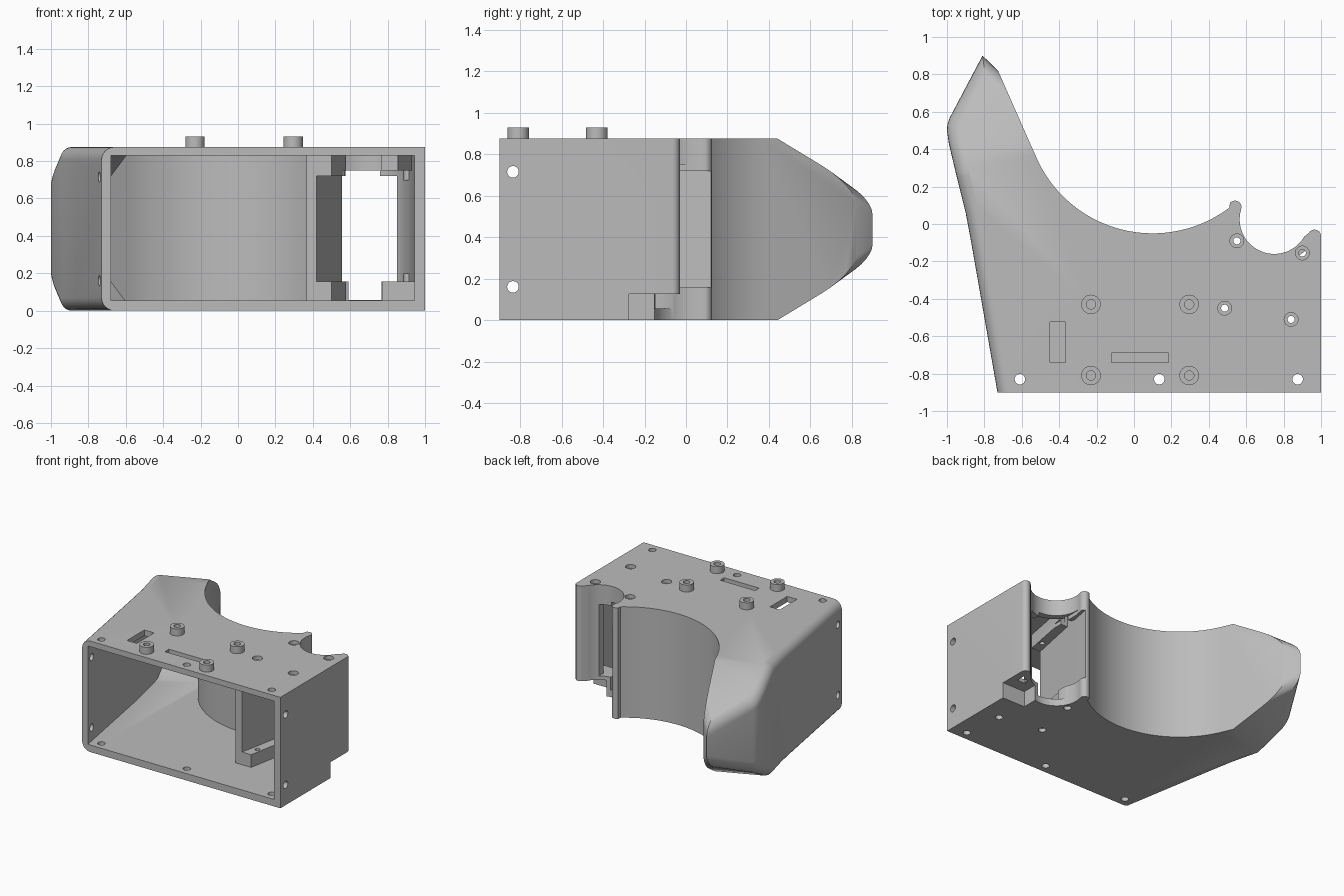
import bpy, bmesh, math
from mathutils import Vector

cube = bpy.data.objects.get("Cube")
if cube:
    bpy.data.objects.remove(cube, do_unlink=True)

grey = bpy.data.materials.new("plain_grey")
grey.use_nodes = True
colour = (0.5, 0.5, 0.5, 1)
grey.diffuse_color = colour
grey.node_tree.nodes["Principled BSDF"].inputs["Base Color"].default_value = colour

TOP = 0.875
FLOOR, ROOF = 0.055, 0.83


def arc(cx, cy, r, a0, a1, n):
    angles = [math.radians(a0 + (a1 - a0) * i / n) for i in range(n + 1)]
    return [(cx + r * math.cos(a), cy + r * math.sin(a)) for a in angles]


def finish(name, bm):
    bmesh.ops.recalc_face_normals(bm, faces=bm.faces)
    mesh = bpy.data.meshes.new(name)
    bm.to_mesh(mesh)
    bm.free()
    mesh.materials.append(grey)
    ob = bpy.data.objects.new(name, mesh)
    bpy.context.collection.objects.link(ob)
    return ob


def prism_bm(pts, z0, z1):
    bm = bmesh.new()
    face = bm.faces.new([bm.verts.new((x, y, z0)) for x, y in pts])
    top = bmesh.ops.extrude_face_region(bm, geom=[face])["geom"]
    verts = [v for v in top if isinstance(v, bmesh.types.BMVert)]
    bmesh.ops.translate(bm, verts=verts, vec=(0, 0, z1 - z0))
    bmesh.ops.recalc_face_normals(bm, faces=bm.faces)
    return bm


def prism(name, pts, z0, z1):
    return finish(name, prism_bm(pts, z0, z1))


def box(name, x0, x1, y0, y1, z0, z1):
    return prism(name, [(x0, y0), (x1, y0), (x1, y1), (x0, y1)], z0, z1)


def rod(name, x, y, r, z0, z1):
    return prism(name, arc(x, y, r, 0, 345, 23), z0, z1)


def combine(tool, operation):
    """Boolean a tool into the housing, then discard it."""
    tool.hide_render = True
    mod = housing.modifiers.new("bool", 'BOOLEAN')
    mod.operation, mod.solver, mod.object = operation, 'EXACT', tool
    bpy.context.view_layer.objects.active = housing
    bpy.ops.object.modifier_apply(modifier=mod.name)
    bpy.data.objects.remove(tool, do_unlink=True)


def cut(tool):
    combine(tool, 'DIFFERENCE')


def add(tool):
    combine(tool, 'UNION')


def slope_horn(bm, inset):
    """Slice the rear horn with matching upper and lower sloped planes."""
    for side in (1, -1):
        normal = Vector((-0.39, 0.92, side / 0.555)).normalized()
        point = Vector((-0.565, 0.44, TOP if side > 0 else 0)) - normal * inset
        res = bmesh.ops.bisect_plane(
            bm, geom=bm.verts[:] + bm.edges[:] + bm.faces[:],
            plane_co=point, plane_no=normal, clear_outer=True)
        edges = [e for e in res["geom_cut"] if isinstance(e, bmesh.types.BMEdge)]
        bmesh.ops.holes_fill(bm, edges=edges, sides=0)
    bmesh.ops.recalc_face_normals(bm, faces=bm.faces)


# Outer housing with two scooped recesses and a rear horn
outline = [(-0.73, -0.9), (1, -0.9)]
outline += arc(0.965, -0.065, 0.035, 0, 150, 10)
outline += arc(0.75, 0.025, 0.185, -30, -195, 28)
outline += arc(0.54, 0.09, 0.035, 0, 140, 10)
outline += arc(0.1, 0.63, 0.68, 307, 203, 44)
outline += [(-0.727, 0.82), (-0.81, 0.9), (-0.985, 0.57), (-0.997, 0.535),
            (-1, 0.5), (-0.99, 0.43), (-0.945, 0.24), (-0.9, 0.06), (-0.87, -0.1)]
bm = prism_bm(outline, 0, TOP)
slope_horn(bm, 0)


def on_flank(face):
    c = face.calc_center_median()
    return abs(face.normal.z) < 0.01 and c.x < -0.6 and (face.normal.x < -0.5 or c.y > 0.82)


rounded = [e for e in bm.edges if len(e.link_faces) == 2
           and any(on_flank(f) for f in e.link_faces)
           and any(abs(f.normal.z) > 0.1 for f in e.link_faces)]
bmesh.ops.bevel(bm, geom=rounded, offset=0.07, offset_type='OFFSET', segments=6,
                profile=0.5, affect='EDGES', clamp_overlap=False)
housing = finish("housing", bm)

# Hollow interior, open at the front
inner = [(-0.66, -1), (0.945, -1)]
inner += arc(0.75, 0.025, 0.235, -34, -181, 28)
inner += arc(0.1, 0.63, 0.73, 304, 203, 44)
inner += [(-0.773, 0.79), (-0.81, 0.81), (-0.935, 0.56), (-0.945, 0.45),
          (-0.895, 0.24), (-0.82, -0.1), (-0.68, -0.9)]
bm = prism_bm(inner, FLOOR, ROOF)
slope_horn(bm, 0.05)
cut(finish("cavity", bm))

# Slanted partition and the mounting rails beside it
add(prism("partition", [(0.365, -0.55), (0.42, -0.55), (0.545, 0.07), (0.49, 0.05)],
          FLOOR - 0.015, ROOF + 0.015))


def rail(name, x, z0, z1):
    add(prism(name, [(x, -0.55), (x + 0.09, -0.55), (x + 0.165, -0.15), (x + 0.075, -0.15)], z0, z1))


rail("upper_left_rail", 0.41, 0.72, ROOF + 0.02)
rail("lower_left_rail", 0.41, FLOOR - 0.02, 0.155)
rail("upper_right_rail", 0.765, 0.75, ROOF + 0.02)
add(box("plug_pocket", 0.77, 0.96, -0.3, -0.18, FLOOR - 0.02, 0.155))

# Window through the small recess, with stepped top and bottom
cut(prism("window", [(0.465, -0.35), (0.85, -0.35), (0.85, 0.2), (0.572, 0.2)], 0.156, 0.719))
cut(box("window_top", 0.56, 0.76, -0.25, 0.04, 0.7, 0.75))
cut(box("window_bottom", 0.59, 0.768, -0.25, 0.04, FLOOR + 0.001, 0.17))
cut(box("plug_notch", 0.8, 1.1, -0.275, 0.1, -0.1, 0.125))

# Raised bosses with blind holes
for x in (-0.23, 0.295):
    for y in (-0.43, -0.81):
        add(rod("boss", x, y, 0.052, TOP - 0.02, 0.93))
        cut(rod("boss_hole", x, y, 0.025, 0.86, 1))

# Slots in the roof
cut(box("side_slot", -0.45, -0.365, -0.74, -0.525, 0.8, 1))
cut(box("front_slot", -0.12, 0.185, -0.74, -0.69, 0.8, 1))

# Screw holes along the front edge, through roof and floor
for x in (-0.61, 0.135, 0.875):
    cut(rod("edge_hole", x, -0.83, 0.028, -0.1, 1))

# Counterbored mounting holes
for x, y in ((0.55, -0.09), (0.9, -0.155), (0.485, -0.45), (0.84, -0.51)):
    cut(rod("counterbore", x, y, 0.037, TOP - 0.03, 1))
    cut(rod("mount_hole", x, y, 0.019, 0.7, 1))
    cut(rod("floor_hole", x, y, 0.028, -0.1, 0.03))
    cut(rod("floor_mount_hole", x, y, 0.019, -0.1, 0.2))

# Screw holes through both side walls
for z in (0.16, 0.715):
    bpy.ops.mesh.primitive_cylinder_add(vertices=24, radius=0.028, depth=2.4,
                                        location=(0, -0.835, z), rotation=(0, math.pi / 2, 0))
    cut(bpy.context.object)

# Keep one material and smooth only the curved surfaces
housing.data.materials.clear()
housing.data.materials.append(grey)
for poly in housing.data.polygons:
    poly.material_index = 0
bpy.ops.object.select_all(action='DESELECT')
housing.select_set(True)
bpy.context.view_layer.objects.active = housing
bpy.ops.object.shade_smooth_by_angle(angle=math.radians(30))
